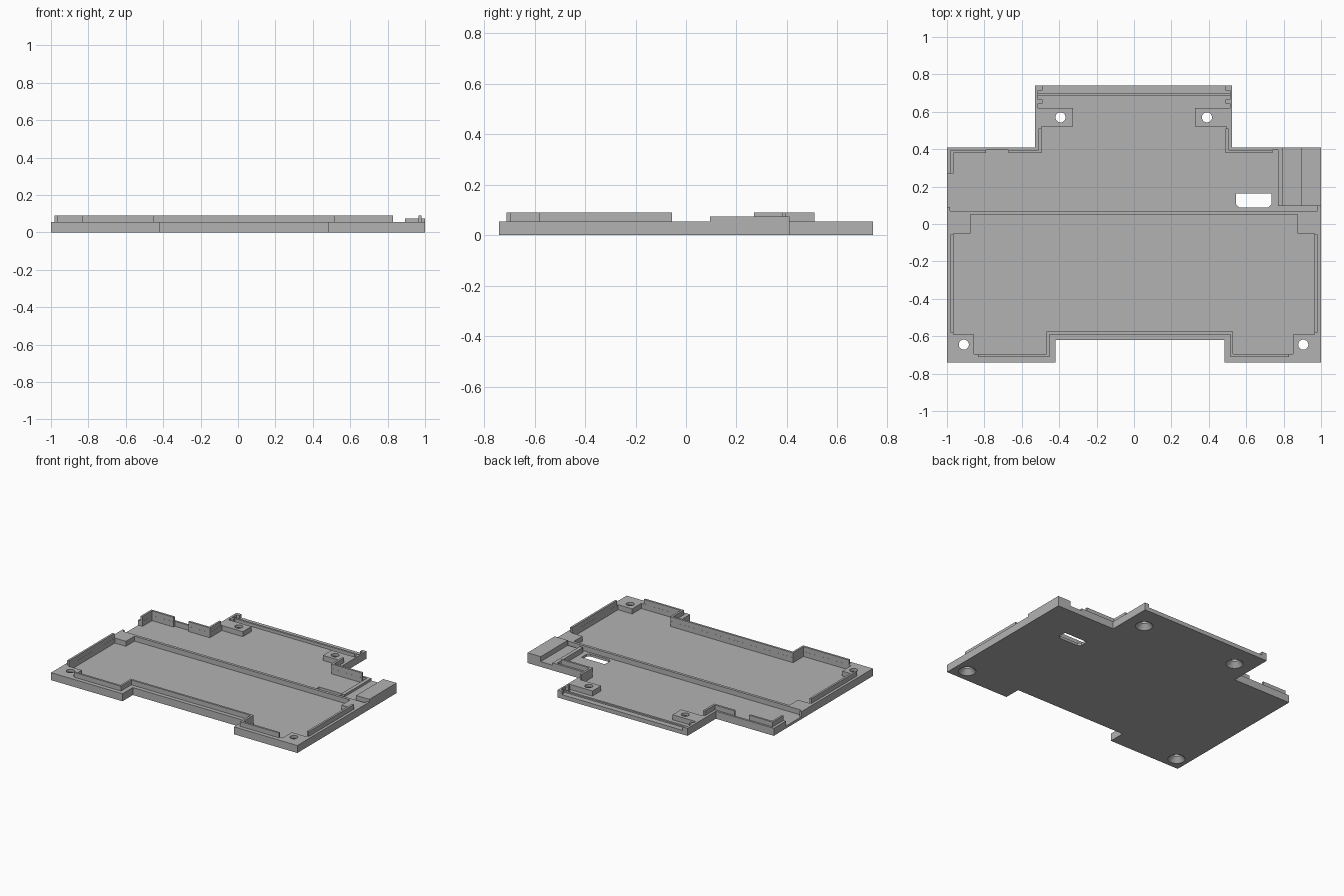
import bpy
import bmesh
from math import cos, sin, tau
from mathutils import Vector

cube = bpy.data.objects.get("Cube")
if cube:
    bpy.data.objects.remove(cube, do_unlink=True)

FLOOR, RIM, LIP = 0.018, 0.055, 0.09

grey = bpy.data.materials.new("plain_grey")
grey.use_nodes = True
grey.diffuse_color = (0.45, 0.45, 0.45, 1)
grey.node_tree.nodes["Principled BSDF"].inputs["Base Color"].default_value = (0.45, 0.45, 0.45, 1)


def finish(name, bm):
    bmesh.ops.recalc_face_normals(bm, faces=bm.faces)
    mesh = bpy.data.meshes.new(name)
    bm.to_mesh(mesh)
    bm.free()
    mesh.materials.append(grey)
    obj = bpy.data.objects.new(name, mesh)
    bpy.context.collection.objects.link(obj)
    return obj


def prism(name, outline, low, high):
    """Extrude a flat outline between two heights."""
    bm = bmesh.new()
    face = bm.faces.new([bm.verts.new((x, y, low)) for x, y in outline])
    top = bmesh.ops.extrude_face_region(bm, geom=[face])["geom"]
    verts = [v for v in top if isinstance(v, bmesh.types.BMVert)]
    bmesh.ops.translate(bm, verts=verts, vec=(0, 0, high - low))
    return finish(name, bm)


def block(name, x0, x1, y0, y1, high):
    return prism(name, [(x0, y0), (x1, y0), (x1, y1), (x0, y1)], FLOOR, high)


def lip(name, path, half=0.0075):
    """Thin upright wall that follows a square-cornered path."""
    pts = [Vector(p) for p in path]
    normals = [(b - a).normalized().orthogonal() for a, b in zip(pts, pts[1:])]
    left, right = [], []
    for i, p in enumerate(pts):
        near = normals[max(i - 1, 0):i + 1]
        offset = sum(near, Vector((0, 0))) * half
        left.append(p + offset)
        right.append(p - offset)
    return prism(name, left + right[::-1], RIM, LIP)


def screw_cutter(x, y):
    """Countersunk hole, wide at the underside."""
    bm = bmesh.new()
    rings = []
    for r, z in ((0.06, -0.002), (0.027, 0.035), (0.027, 0.1)):
        rings.append([bm.verts.new((x + r * cos(tau * i / 32), y + r * sin(tau * i / 32), z))
                      for i in range(32)])
    for a, b in zip(rings, rings[1:]):
        for i in range(32):
            j = (i + 1) % 32
            bm.faces.new((a[i], a[j], b[j], b[i]))
    bm.faces.new(rings[0])
    bm.faces.new(rings[-1])
    return finish("hole_cutter", bm)


def cut(obj, cutters):
    bpy.context.view_layer.objects.active = obj
    for cutter in cutters:
        mod = obj.modifiers.new("hole", "BOOLEAN")
        mod.operation = "DIFFERENCE"
        mod.solver = "EXACT"
        mod.object = cutter
        bpy.ops.object.modifier_apply(modifier=mod.name)


# Floor plate
floor = prism("floor_plate", [
    (-1, -0.74), (-0.42, -0.74), (-0.42, -0.62), (0.485, -0.62), (0.485, -0.74), (1, -0.74),
    (1, 0.41), (0.525, 0.41), (0.525, 0.74), (-0.53, 0.74), (-0.53, 0.41), (-1, 0.41)], 0, FLOOR)

# Front rim with corner pads and side blocks
front_rim = prism("front_rim", [
    (-1, 0.09), (-1, -0.74), (-0.42, -0.74), (-0.42, -0.62), (0.485, -0.62), (0.485, -0.74),
    (1, -0.74), (1, 0.095), (0.98, 0.095), (0.98, 0.07), (0.875, 0.07), (0.875, -0.05),
    (0.965, -0.05), (0.965, -0.59), (0.85, -0.59), (0.85, -0.695), (0.53, -0.695),
    (0.53, -0.575), (-0.467, -0.575), (-0.467, -0.695), (-0.855, -0.695), (-0.855, -0.59),
    (-0.965, -0.59), (-0.965, -0.05), (-0.875, -0.05), (-0.875, 0.07), (-0.985, 0.07),
    (-0.985, 0.09)], FLOOR, RIM)


# Back rims with screw pads and toothed end posts
def back_rim(name, side, outer, start):
    shared = [(0.495, 0.38), (0.495, 0.52), (0.325, 0.52), (0.325, 0.62), (0.513, 0.62),
              (0.513, 0.645), (0.49, 0.645), (0.49, 0.665), (0.513, 0.665), (0.513, 0.715),
              (0.49, 0.715), (0.49, 0.74), (outer, 0.74), (outer, 0.41)]
    return prism(name, [(side * x, y) for x, y in start + shared], FLOOR, RIM)


right_back = back_rim("back_rim_right", -1, 0.53, [
    (1, 0.41), (1, 0.27), (0.965, 0.27), (0.965, 0.38), (0.79, 0.38), (0.79, 0.395),
    (0.67, 0.395), (0.67, 0.38)])
left_back = back_rim("back_rim_left", 1, 0.525, [
    (0.77, 0.41), (0.77, 0.395), (0.74, 0.395), (0.74, 0.38)])

# Raised lips on the rims
lip("front_lip", [(-0.835, -0.703), (-0.46, -0.703), (-0.46, -0.583), (0.523, -0.583),
                  (0.523, -0.703), (0.83, -0.703)])
for label, s in (("right", -1), ("left", 1)):
    lip("side_lip_" + label, [(s * 0.973, -0.58), (s * 0.973, -0.055)])
lip("back_corner_lip", [(-0.973, 0.27), (-0.973, 0.388), (-0.79, 0.388)])
lip("back_lip_right", [(-0.67, 0.388), (-0.503, 0.388), (-0.503, 0.51)])
lip("back_lip_left", [(0.74, 0.388), (0.498, 0.388), (0.498, 0.51)])

# Cross rib and stepped connector bay
block("cross_rib", -0.875, 0.875, 0.05, 0.07, RIM)
block("bay_ridge", 0.77, 0.797, 0.095, 0.41, RIM)
block("bay_channel", 0.797, 0.893, 0.095, 0.41, 0.038)
block("bay_block", 0.893, 1, 0.095, 0.41, 0.075)

# Low back sill and its rib
block("back_sill", -0.513, 0.513, 0.70, 0.74, 0.03)
block("back_rib", -0.513, 0.513, 0.685, 0.70, 0.04)

# Screw holes and floor slot
front_holes = [screw_cutter(x, -0.645) for x in (-0.91, 0.905)]
back_holes = [screw_cutter(x, 0.57) for x in (-0.393, 0.39)]
slot = prism("slot_cutter", [(0.565, 0.087), (0.715, 0.087), (0.735, 0.105), (0.735, 0.163),
                             (0.545, 0.163), (0.545, 0.105)], -0.02, 0.1)
cut(floor, front_holes + back_holes + [slot])
cut(front_rim, front_holes)
cut(right_back, back_holes[:1])
cut(left_back, back_holes[1:])
for cutter in front_holes + back_holes + [slot]:
    bpy.data.objects.remove(cutter, do_unlink=True)

# Smooth the round holes only
for obj in (floor, front_rim, right_back, left_back):
    bpy.ops.object.select_all(action="DESELECT")
    obj.select_set(True)
    bpy.context.view_layer.objects.active = obj
    bpy.ops.object.shade_smooth_by_angle(angle=0.5)
